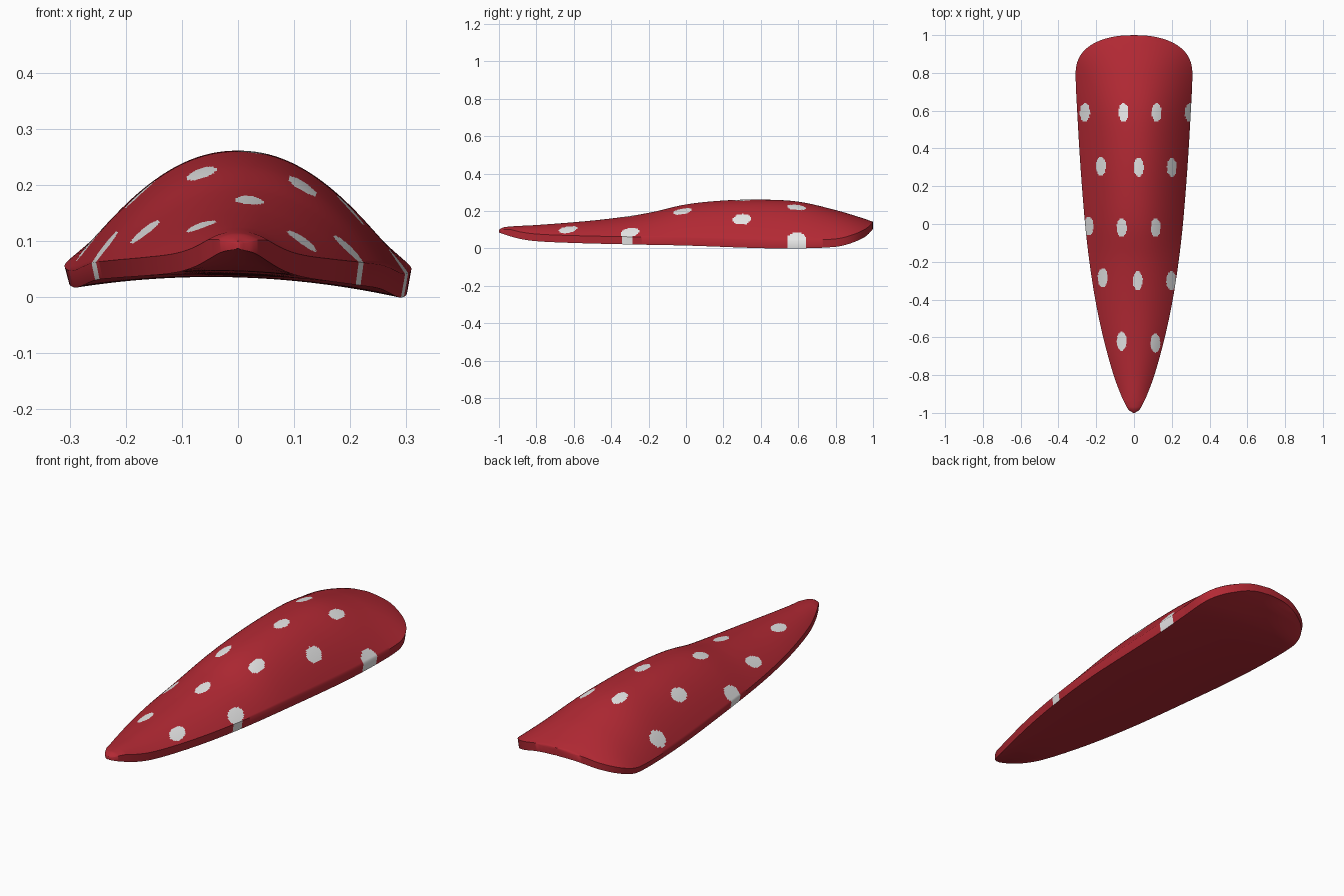
import bpy, bmesh, math

if "Cube" in bpy.data.objects:
    bpy.data.objects.remove(bpy.data.objects["Cube"])

ROWS, COLS = 340, 96


def curve(keys, y):
    """Smooth (Catmull-Rom style) interpolation through (y, value) keys."""
    n = len(keys)

    def slope(i):
        a, b = keys[max(i - 1, 0)], keys[min(i + 1, n - 1)]
        return (b[1] - a[1]) / (b[0] - a[0])
    for i in range(n - 1):
        (y0, v0), (y1, v1) = keys[i], keys[i + 1]
        if y <= y1 or i == n - 2:
            h = y1 - y0
            t = min(max((y - y0) / h, 0), 1)
            return ((2*t**3 - 3*t*t + 1) * v0 + (t**3 - 2*t*t + t) * h * slope(i)
                    + (3*t*t - 2*t**3) * v1 + (t**3 - t*t) * h * slope(i + 1))


# Profiles along the length: half width, ridge, rim underside, middle underside
WIDTH = [(-1, 0.004), (-0.985, 0.027), (-0.95, 0.048), (-0.9, 0.071), (-0.8, 0.108),
         (-0.6, 0.163), (-0.4, 0.205), (-0.2, 0.236), (0, 0.259), (0.3, 0.283),
         (0.6, 0.301), (0.78, 0.309), (1, 0.309)]
RIDGE = [(-1, 0.1), (-0.97, 0.114), (-0.8, 0.125), (-0.6, 0.14), (-0.4, 0.16),
         (-0.2, 0.19), (0, 0.235), (0.2, 0.256), (0.4, 0.261), (0.6, 0.25),
         (0.8, 0.205), (0.95, 0.16), (1, 0.142)]
RIM = [(-1, 0.085), (-0.9, 0.056), (-0.8, 0.042), (-0.6, 0.034), (-0.3, 0.028),
       (0, 0.023), (0.4, 0.01), (0.6, 0.009), (0.8, 0.018), (0.88, 0.036),
       (0.96, 0.07), (1, 0.105)]
MIDDLE = [(-1, 0.087), (-0.9, 0.068), (-0.8, 0.055), (-0.6, 0.046), (0, 0.038),
          (0.6, 0.036), (0.8, 0.045), (0.92, 0.075), (1, 0.107)]

# Spots (x, y) seen from the top
SPOTS = [(-.26, .59), (-.055, .59), (.12, .59), (.295, .59),
         (-.175, .305), (.025, .30), (.20, .30),
         (-.24, -.01), (-.065, -.02), (.115, -.02),
         (-.165, -.285), (.02, -.30), (.197, -.30),
         (-.065, -.62), (.113, -.63)]


def half_width(y):
    w = curve(WIDTH, y)
    if y > 0.78:  # rounded back end
        t = min((y - 0.78) / 0.22, 1)
        w *= max(1 - t ** 2.6, 0) ** (1 / 2.2)
    return max(w, 0.003)


def section(y):
    """Closed cross-section: domed top, short rim wall, shallow hollow underside."""
    w, ridge, rim, mid = half_width(y), curve(RIDGE, y), curve(RIM, y), curve(MIDDLE, y)
    wall = min(0.036, max(ridge - rim, 0.004) * 0.7)
    tilt = 0.009 * w / 0.3
    ss = [-1 + 2 * i / COLS for i in range(COLS + 1)]
    top = [(w * s, y, rim + wall + (ridge - rim - wall) * (1 - abs(s) ** 2.1)
            - tilt * s * abs(s) * 0.3) for s in ss]
    bottom = [(w * 0.975 * s, y, rim + (mid - rim) * (1 - s * s) - tilt * s)
              for s in reversed(ss)]
    return top + bottom


def flat(name, rgb):
    m = bpy.data.materials.new(name)
    m.diffuse_color = (*rgb, 1)
    m.use_nodes = True
    m.node_tree.nodes["Principled BSDF"].inputs["Base Color"].default_value = m.diffuse_color
    return m


# Shell, lofted from sections packed closer together at both ends
bm = bmesh.new()
rings = []
for r in range(ROWS + 1):
    t = r / ROWS
    y = 0.55 * (2 * t - 1) + 0.45 * -math.cos(math.pi * t)
    rings.append([bm.verts.new(p) for p in section(y)])
n = len(rings[0])
for a, b in zip(rings, rings[1:]):
    for i in range(n):
        j = (i + 1) % n
        f = bm.faces.new((a[i], a[j], b[j], b[i]))
        # White spots on the top and rim, not on the underside
        if i <= COLS or i == n - 1:
            c = f.calc_center_median()
            if any(((c.x - x) / 0.026) ** 2 + ((c.y - y) / 0.05) ** 2 < 1
                   for x, y in SPOTS):
                f.material_index = 1
bm.faces.new(rings[0])
bm.faces.new(rings[-1])
bmesh.ops.recalc_face_normals(bm, faces=bm.faces)

mesh = bpy.data.meshes.new("spotted_shell")
bm.to_mesh(mesh)
bm.free()
mesh.materials.append(flat("deep red", (0.45, 0.022, 0.034)))
mesh.materials.append(flat("white", (0.8, 0.8, 0.8)))
shell = bpy.data.objects.new("spotted_shell", mesh)
bpy.context.collection.objects.link(shell)
bpy.context.view_layer.objects.active = shell
shell.select_set(True)
bpy.ops.object.shade_smooth_by_angle(angle=math.radians(50))
